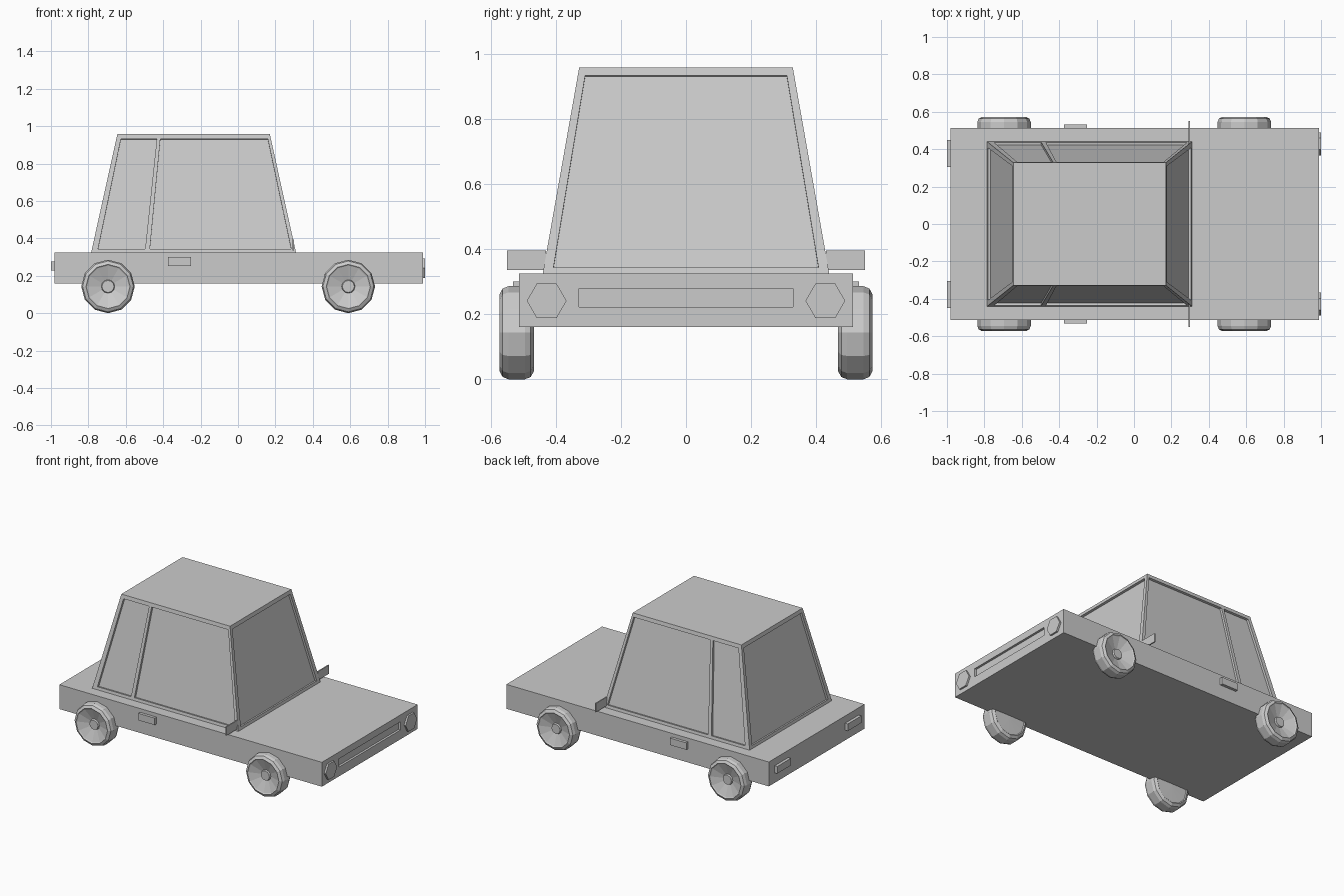
import bpy
import bmesh
from math import cos, sin, tau
from mathutils import Vector

if "Cube" in bpy.data.objects:
    bpy.data.objects.remove(bpy.data.objects["Cube"], do_unlink=True)

grey = bpy.data.materials.new("plain grey")
grey.use_nodes = True
grey.diffuse_color = (0.6, 0.6, 0.6, 1)
grey.node_tree.nodes["Principled BSDF"].inputs["Base Color"].default_value = (0.6, 0.6, 0.6, 1)


def finish(bm, name):
    bmesh.ops.remove_doubles(bm, verts=bm.verts, dist=0.0001)
    mesh = bpy.data.meshes.new(name)
    bm.to_mesh(mesh)
    bm.free()
    mesh.materials.append(grey)
    obj = bpy.data.objects.new(name, mesh)
    bpy.context.scene.collection.objects.link(obj)
    return obj


def quad(bm, points):
    bm.faces.new([bm.verts.new(p) for p in points])


def panelled_wall(bm, corners, us, vs, depth):
    """Wall seen counter-clockwise from bottom left; odd grid cells are sunk."""
    a, b, c, d = corners
    inward = -(b - a).cross(d - a).normalized() * depth

    def at(u, v):
        return a.lerp(b, u).lerp(d.lerp(c, u), v)

    us, vs = [0, *us, 1], [0, *vs, 1]
    for i in range(len(us) - 1):
        for j in range(len(vs) - 1):
            cell = [at(us[i], vs[j]), at(us[i + 1], vs[j]),
                    at(us[i + 1], vs[j + 1]), at(us[i], vs[j + 1])]
            if i % 2 and j % 2:
                sunk = [p + inward for p in cell]
                quad(bm, sunk)
                for k in range(4):
                    n = (k + 1) % 4
                    quad(bm, [cell[k], cell[n], sunk[n], sunk[k]])
            else:
                quad(bm, cell)


def box(name, x, y, z):
    bm = bmesh.new()
    bmesh.ops.create_cube(bm, size=1)
    for v in bm.verts:
        v.co = [lo + (hi - lo) * (t + 0.5) for (lo, hi), t in zip((x, y, z), v.co)]
    return finish(bm, name)


def ring(x0, x1, y, z):
    """Corners of a level rectangle: rear right, front right, front left, rear left."""
    return [Vector(p) for p in ((x0, -y, z), (x1, -y, z), (x1, y, z), (x0, y, z))]


def shell(name, low, high, panels, depth):
    """Four-sided shell; panels maps a wall number to its sunk panel grid."""
    bm = bmesh.new()
    for k in range(4):
        n = (k + 1) % 4
        corners = (low[k], low[n], high[n], high[k])
        us, vs = panels.get(k, ([], []))
        panelled_wall(bm, corners, us, vs, depth)
    quad(bm, high)
    quad(bm, low[::-1])
    return finish(bm, name)


# Lower body with a sunken grille
shell("body", ring(-0.98, 0.988, 0.513, 0.16), ring(-0.98, 0.988, 0.513, 0.325),
      {1: ([0.18, 0.82], [0.38, 0.72])}, 0.015)

# Tapered cabin with sunken windows
height = [0.03, 0.96]
shell("cabin", ring(-0.785, 0.31, 0.44, 0.325), ring(-0.645, 0.17, 0.328, 0.958),
      {0: ([0.03, 0.262, 0.285, 0.98], height),
       1: ([0.034, 0.966], height),
       2: ([0.02, 0.715, 0.738, 0.97], height),
       3: ([0.034, 0.966], height)}, 0.015)


# Lathed wheels with rounded tyres, dished faces and a small hub
def wheel(name, x, side):
    profile = [(0.032, 0), (0.032, 0.032), (0.022, 0.036), (0.048, 0.112),
               (0.053, 0.118), (0.043, 0.136), (0.025, 0.143)]
    profile += [(-w, r) for w, r in profile[:2:-1]] + [(-0.05, 0)]
    bm = bmesh.new()
    steps = 12
    for k in range(steps):
        a0, a1 = tau * k / steps, tau * (k + 1) / steps
        for (w0, r0), (w1, r1) in zip(profile, profile[1:]):
            pts = [(x + r * cos(a), side * (0.52 + w), 0.143 + r * sin(a))
                   for w, r, a in ((w0, r0, a0), (w1, r1, a0), (w1, r1, a1), (w0, r0, a1))]
            quad(bm, list(dict.fromkeys(pts)))
    bmesh.ops.remove_doubles(bm, verts=bm.verts, dist=0.0001)
    bmesh.ops.recalc_face_normals(bm, faces=bm.faces)
    finish(bm, name)


# Six-sided headlight plates
def headlight(name, side):
    bm = bmesh.new()
    rim = [(side * 0.428 + 0.061 * cos(tau * k / 6), 0.241 + 0.061 * sin(tau * k / 6))
           for k in range(6)]
    front = [bm.verts.new((1.0, y, z)) for y, z in rim]
    back = [bm.verts.new((0.98, y, z)) for y, z in rim]
    bm.faces.new(front)
    bm.faces.new(back[::-1])
    for k in range(6):
        n = (k + 1) % 6
        bm.faces.new((front[n], front[k], back[k], back[n]))
    finish(bm, name)


for side, label in ((1, "left"), (-1, "right")):
    def span(a, b):
        return sorted((side * a, side * b))

    wheel("rear_wheel_" + label, -0.695, side)
    wheel("front_wheel_" + label, 0.59, side)
    headlight("headlight_" + label, side)
    box("taillight_" + label, (-1.0, -0.97), span(0.305, 0.45), (0.228, 0.276))
    box("door_handle_" + label, (-0.375, -0.252), span(0.5, 0.532), (0.253, 0.3))
    box("mirror_" + label, (0.291, 0.299), span(0.43, 0.55), (0.336, 0.395))
